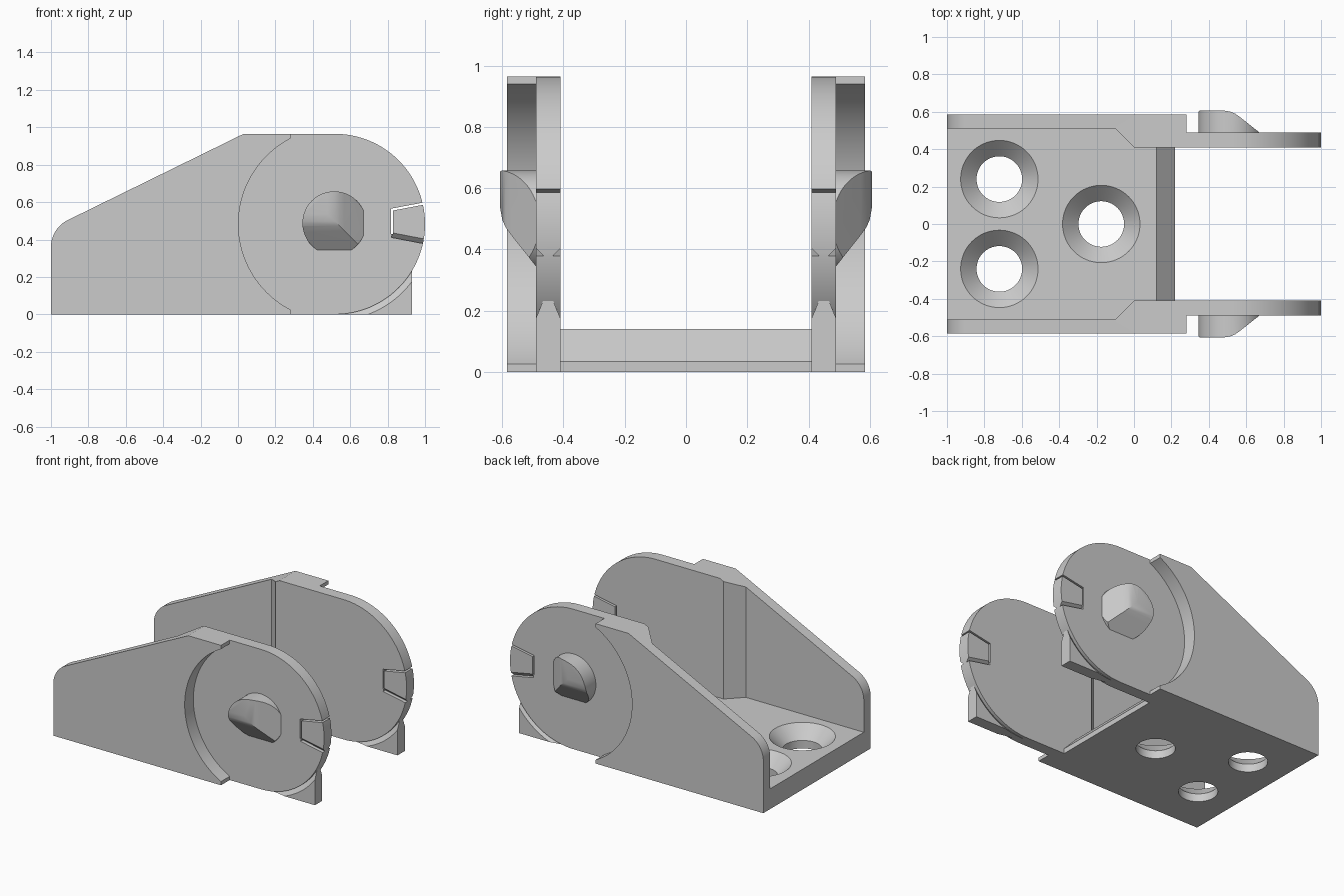
import bpy, bmesh, math
from mathutils import Vector, Matrix

old = bpy.data.objects.get("Cube")
if old:
    bpy.data.objects.remove(old, do_unlink=True)

SHADE = (0.6, 0.6, 0.6, 1)
grey = bpy.data.materials.new("plain grey")
grey.use_nodes = True
grey.diffuse_color = SHADE
grey.node_tree.nodes["Principled BSDF"].inputs["Base Color"].default_value = SHADE

CX, CZ, R = 0.5175, 0.4825, 0.4825   # pivot centre and radius
IN, MID, OUT = 0.41, 0.49, 0.585     # wall layers across y
RECESS = 0.515
PLACE = {"X": lambda p, t: (t, p[0], p[1]),
         "Y": lambda p, t: (p[0], t, p[1]),
         "Z": lambda p, t: (p[0], p[1], t)}


def finish(name, bm):
    bmesh.ops.recalc_face_normals(bm, faces=bm.faces)
    mesh = bpy.data.meshes.new(name)
    bm.to_mesh(mesh)
    bm.free()
    ob = bpy.data.objects.new(name, mesh)
    bpy.context.collection.objects.link(ob)
    mesh.materials.append(grey)
    return ob


def prism_bm(pts, a, b, axis="Y"):
    """Extrude a flat outline from a to b along the axis."""
    bm = bmesh.new()
    low = [bm.verts.new(PLACE[axis](p, a)) for p in pts]
    high = [bm.verts.new(PLACE[axis](p, b)) for p in pts]
    bm.faces.new(low)
    bm.faces.new(high)
    for i in range(len(pts)):
        j = (i + 1) % len(pts)
        bm.faces.new((low[i], low[j], high[j], high[i]))
    return bm


def prism(name, pts, a, b, axis="Y"):
    return finish(name, prism_bm(pts, a, b, axis))


def lathe(name, profile, centre, axis, steps=96):
    """Revolve (radius, height) points around the axis."""
    bm = bmesh.new()
    vs = [bm.verts.new((r, 0, h)) for r, h in profile]
    es = [bm.edges.new(p) for p in zip(vs, vs[1:])]
    bmesh.ops.spin(bm, geom=vs + es, cent=(0, 0, 0), axis=(0, 0, 1),
                   angle=math.tau, steps=steps)
    bmesh.ops.remove_doubles(bm, verts=bm.verts, dist=1e-5)
    if axis == "Y":
        bm.transform(Matrix.Rotation(-math.pi / 2, 4, "X"))
    bm.transform(Matrix.Translation(centre))
    return finish(name, bm)


def apply(ob, kind, **props):
    mod = ob.modifiers.new(kind, kind)
    for key, value in props.items():
        setattr(mod, key, value)
    bpy.context.view_layer.objects.active = ob
    bpy.ops.object.modifier_apply(modifier=mod.name)


def cut(ob, cutter):
    apply(ob, "BOOLEAN", object=cutter, operation="DIFFERENCE", solver="EXACT")
    bpy.data.objects.remove(cutter, do_unlink=True)


def slice_off(bm, co, normal):
    bmesh.ops.bisect_plane(bm, geom=bm.verts[:] + bm.edges[:] + bm.faces[:], dist=1e-5,
                           plane_co=co, plane_no=normal, clear_outer=True)
    bmesh.ops.holes_fill(bm, edges=[e for e in bm.edges if e.is_boundary], sides=0)


def smooth(ob):
    bpy.ops.object.select_all(action="DESELECT")
    ob.select_set(True)
    bpy.context.view_layer.objects.active = ob
    bpy.ops.object.shade_smooth_by_angle(angle=math.radians(25))


def mirrored(ob):
    apply(ob, "MIRROR", use_axis=(False, True, False), use_mirror_merge=False)
    smooth(ob)


def arc(cx, cz, r, start, end, n):
    return [(cx + r * math.cos(math.radians(start + (end - start) * i / n)),
             cz + r * math.sin(math.radians(start + (end - start) * i / n)))
            for i in range(n + 1)]


# Side walls: full outline, thinned inside at the rear and outside around the pivot
outline = [(-1, 0)] + arc(-0.84, 0.36, 0.16, 180, 116, 10) + [(0.03, 2 * R)]
outline += arc(CX, CZ, R, 90, -90, 64)
wall = prism("side_walls", outline, IN, OUT)
cut(wall, prism("inner_cut", [(-1.1, 0.3), (0.11, 0.3), (-0.1, 0.51), (-1.1, 0.51)],
                -0.1, 1.1, "Z"))
half = math.degrees(math.acos((CX - 0.28) / RECESS))
recess = arc(CX, CZ, RECESS, 180 + half, 180 - half, 64)
recess += [(0.28, 1.1), (1.1, 1.1), (1.1, -0.1), (0.28, -0.1)]
cut(wall, prism("recess_cut", recess, MID, 0.7))

# Snap tab at the rim: see-through slit above and behind, grooves below
cut(wall, prism("tab_slit", [(0.818, 0.43), (0.829, 0.43), (0.829, 0.555), (1.05, 0.597),
                             (1.05, 0.609), (0.818, 0.565)], 0.3, 0.6))
for face, inward in ((IN, 1), (MID, -1)):
    section = [(face + inward * 0.025, -0.013), (face, 0.012),
               (face - inward * 0.01, 0.022), (face - inward * 0.01, -0.013)]
    bm = prism_bm(section, 0, 0.25, "X")
    bm.transform(Matrix.Translation((0.823, 0, 0.424)) @ Matrix.Rotation(0.19, 4, "Y"))
    cut(wall, finish("groove_cut", bm))
mirrored(wall)

# Lower corner blocks, hollowed to the rim with bevelled edges
block = prism("corner_blocks", [(CX, 0), (0.93, 0), (0.93, 0.25), (CX, 0.25)], IN, MID)
cut(block, lathe("rim_cut", [(0, 0.4), (0.528, 0.4), (0.48, 0.435), (0.48, 0.465),
                             (0.528, 0.5), (0, 0.5)], (CX, 0, CZ), "Y", 128))
mirrored(block)

# Pivot bosses: round studs sloped toward the end and the bottom
bm = prism_bm(arc(CX - 0.003, CZ + 0.005, 0.17, 0, 354.375, 63), 0.485, 0.607)
slope = [(-0.04, 0.607), (0.0, 0.6), (0.025, 0.589), (0.05, 0.571), (0.165, 0.48)]
for (u0, y0), (u1, y1) in zip(slope, slope[1:]):
    du, dy = u1 - u0, y1 - y0
    slice_off(bm, Vector((CX + u0, y0, 0)), Vector((-dy, du, 0)))
    slice_off(bm, Vector((0, y0, CZ + 0.015 - u0)), Vector((0, du, dy)))
mirrored(finish("pivot_bosses", bm))

# Floor with a sloped front edge and countersunk holes
plan = [(-1, -0.515), (-0.08, -0.515), (0, -0.43), (0.22, -0.43)]
plan += [(x, -y) for x, y in reversed(plan)]
bm = prism_bm(plan, 0, 0.14, "Z")
slice_off(bm, Vector((0.12, 0, 0.14)), Vector((0.105, 0, 0.1)))
floor = finish("floor_plate", bm)
for x, y in ((-0.72, 0.24), (-0.72, -0.24), (-0.175, 0)):
    cut(floor, lathe("hole_cut", [(0, -0.1), (0.122, -0.1), (0.122, 0.055), (0.207, 0.14),
                                  (0.207, 0.2), (0, 0.2)], (x, y, 0), "Z", 64))
smooth(floor)
